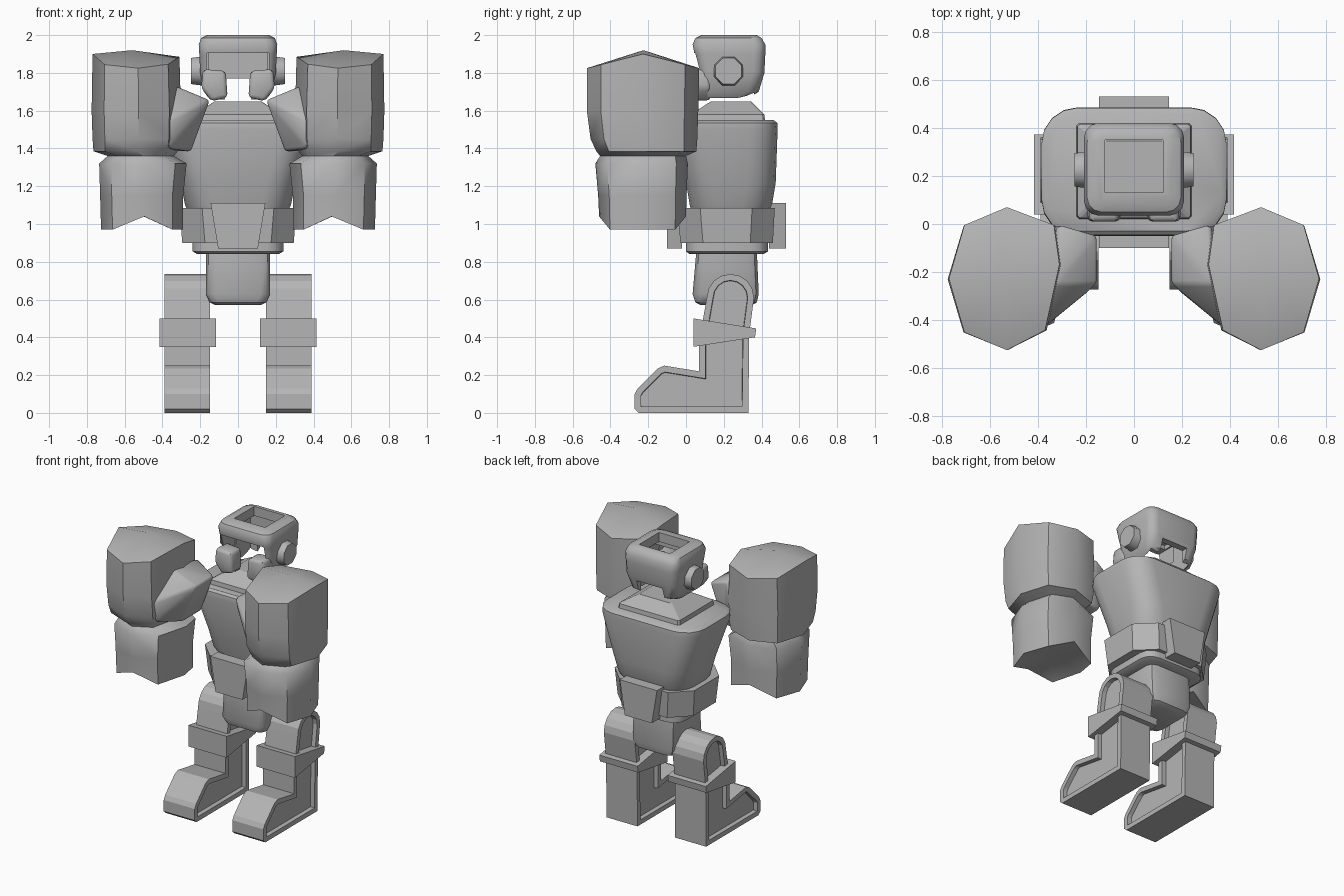
import bpy, bmesh, math
from mathutils import Matrix, Vector

if "Cube" in bpy.data.objects:
    bpy.data.objects.remove(bpy.data.objects["Cube"])

grey = bpy.data.materials.new("plain_grey")
grey.use_nodes = True
grey.diffuse_color = (0.46, 0.46, 0.46, 1)
grey.node_tree.nodes["Principled BSDF"].inputs["Base Color"].default_value = (0.46, 0.46, 0.46, 1)


def finish(name, bm, smooth=None):
    bmesh.ops.recalc_face_normals(bm, faces=bm.faces)
    mesh = bpy.data.meshes.new(name)
    bm.to_mesh(mesh)
    bm.free()
    mesh.materials.append(grey)
    obj = bpy.data.objects.new(name, mesh)
    bpy.context.collection.objects.link(obj)
    if smooth:
        shade(obj, smooth)
    return obj


def activate(obj):
    bpy.ops.object.select_all(action='DESELECT')
    obj.select_set(True)
    bpy.context.view_layer.objects.active = obj


def shade(obj, degrees):
    activate(obj)
    bpy.ops.object.shade_smooth_by_angle(angle=math.radians(degrees))


def skin(bm, rings):
    """Join matching loops of points with quads and return the vertex loops."""
    loops = [[bm.verts.new(p) for p in ring] for ring in rings]
    for a, b in zip(loops, loops[1:]):
        for i in range(len(a)):
            j = (i + 1) % len(a)
            bm.faces.new((a[i], a[j], b[j], b[i]))
    return loops


def rounded_loop(z, hx, y0, y1, r, seg):
    """Rounded rectangle at height z."""
    hy, cy = (y1 - y0) / 2, (y0 + y1) / 2
    pts = []
    for q, (sx, sy) in enumerate(((1, 1), (-1, 1), (-1, -1), (1, -1))):
        for k in range(seg + 1):
            a = math.pi / 2 * (q + k / seg)
            pts.append((sx * (hx - r) + r * math.cos(a), cy + sy * (hy - r) + r * math.sin(a), z))
    return pts


def loft(name, rows, r, seg=1, smooth=None):
    bm = bmesh.new()
    loops = skin(bm, [rounded_loop(*row, r, seg) for row in rows])
    bm.faces.new(loops[0])
    bm.faces.new(loops[-1])
    return finish(name, bm, smooth)


def hull(name, pts, bevel=0, smooth=None):
    bm = bmesh.new()
    for p in pts:
        bm.verts.new(p)
    bmesh.ops.convex_hull(bm, input=bm.verts[:])
    bmesh.ops.dissolve_limit(bm, angle_limit=0.02, verts=bm.verts[:], edges=bm.edges[:])
    if bevel:
        bmesh.ops.bevel(bm, geom=bm.edges[:], offset=bevel, segments=2, profile=0.5, affect='EDGES')
    return finish(name, bm, smooth)


def prism(name, profile, x0, x1, panel=0):
    """Side profile in y and z, run across x, with optional sunken side panels."""
    bm = bmesh.new()
    loops = skin(bm, [[(x, y, z) for y, z in profile] for x in (x0, x1)])
    sides = [bm.faces.new(loop) for loop in loops]
    bmesh.ops.recalc_face_normals(bm, faces=bm.faces)
    if panel:
        bmesh.ops.inset_region(bm, faces=sides, thickness=panel, use_even_offset=True)
        bmesh.ops.inset_region(bm, faces=sides, thickness=0.002, depth=-0.03, use_even_offset=True)
    return finish(name, bm)


def box_points(x0, x1, y0, y1, z0, z1):
    return [(x, y, z) for x in (x0, x1) for y in (y0, y1) for z in (z0, z1)]


def cut(obj, box):
    cutter = hull("cutter", box_points(*box))
    cutter.hide_render = True
    mod = obj.modifiers.new("cut", 'BOOLEAN')
    mod.operation, mod.solver, mod.object = 'DIFFERENCE', 'EXACT', cutter
    activate(obj)
    bpy.ops.object.modifier_apply(modifier="cut")
    bpy.data.objects.remove(cutter)


# Torso, collar, belt and hips
loft("torso", [(1.06, .26, .03, .44), (1.1, .28, .02, .455), (1.22, .305, 0, .475),
               (1.5, .385, -.05, .485), (1.535, .385, -.045, .483), (1.55, .365, -.03, .465)],
     .15, 4, 35)
loft("collar", [(1.54, .24, .02, .42), (1.58, .235, .025, .415), (1.648, .125, .13, .345)], .01)
loft("belt", [(.9, .295, -.03, .46), (1.085, .31, -.045, .47)], .12)
loft("hips", [(.84, .215, .02, .41), (.855, .24, 0, .435), (.92, .24, 0, .435)], .09, 3, 35)
loft("crotch", [(.57, .12, .08, .35), (.585, .15, .05, .375), (.63, .17, .035, .385),
                (.86, .17, .055, .375)], .05, 2, 40)

# Belt plates, front and back
for name, y0, y1 in (("front_buckle", -.1, -.02), ("back_buckle", .44, .53)):
    hull(name, [(s * w, y, z) for s in (-1, 1) for y in (y0, y1) for w, z in ((.145, 1.11), (.105, .87))])

# Helmet, hollowed and opened at top, face, bottom and back
helmet = loft("helmet", [(1.66, .15, .07, .32), (1.7, .18, .065, .385), (1.8, .2, .07, .415),
                         (1.9, .205, .045, .42), (1.95, .208, .035, .42), (1.985, .195, .05, .4),
                         (2, .165, .08, .375)], .06, 3)
cut(helmet, (-.155, .155, .12, .36, 1.5, 1.935))
cut(helmet, (-.12, .12, .13, .35, 1.85, 2.1))
cut(helmet, (-.165, .165, -.1, .2, 1.78, 1.905))
cut(helmet, (-.07, .07, -.1, .2, 1.5, 1.85))
cut(helmet, (-.1, .1, .2, .6, 1.5, 1.77))
shade(helmet, 40)

# Glove cross-section, as fractions of its bounding box
SECTION = [(-.05, 1), (.72, .75), (1, 0), (.72, -.75), (-.05, -1), (-.74, -.72), (-1, .2), (-.9, .75)]
# height, inner x, outer x, front y, back y
GLOVE = [(1.9, .31, .77, -.525, .07), (1.6, .302, .775, -.525, .065), (1.45, .305, .77, -.505, .06),
         (1.385, .32, .765, -.475, .055), (1.36, .34, .69, -.455, 0), (1.32, .272, .735, -.48, .01),
         (1.15, .29, .73, -.465, .003), (.97, .29, .725, -.46, 0)]


def glove(name, s):
    bm = bmesh.new()
    rings = []
    for i, (z, x0, x1, y0, y1) in enumerate(GLOVE):
        ring = []
        for u, v in SECTION:
            h = z
            if i == 0:
                h -= .075 * abs(v)
            if i == len(GLOVE) - 1 and abs(u) < .1:
                h += .07
            ring.append((s * ((x0 + x1) / 2 + u * (x1 - x0) / 2), (y0 + y1) / 2 + v * (y1 - y0) / 2, h))
        rings.append(ring)
    loops = skin(bm, rings)
    # Peaked top and dented cuff opening
    for loop, tip in ((loops[0], (s * .56, -.225, 1.92)), (loops[-1], (s * .5, -.23, 1.04))):
        c = bm.verts.new(tip)
        for i in range(len(loop)):
            bm.faces.new((loop[i], loop[(i + 1) % len(loop)], c))
    finish(name, bm, 48)


# Leg outline with a rounded knee, heel and toe
knee = [(.235 + .125 * math.cos(a), .61 + .125 * math.sin(a))
        for a in (math.pi * k / 8 for k in range(9))]
LEG = [(-.25, 0), (.33, 0), (.335, .42)] + knee + [(.07, .38), (.07, .22), (-.115, .25), (-.15, .235),
                                                  (-.255, .13), (-.272, .1), (-.272, .02)]
STRAP = [(.04, .35), (.365, .4), (.372, .447), (.04, .5)]
THUMB = [(.15, -.05, 1.655), (.15, -.25, 1.655), (.32, 0, 1.72), (.33, -.25, 1.73), (.37, -.43, 1.55),
         (.25, -.05, 1.385), (.25, -.26, 1.385), (.36, -.03, 1.385), (.37, -.4, 1.4)]

# Mirrored parts
for side, s in (("left", 1), ("right", -1)):
    glove(side + "_glove", s)
    hull(side + "_thumb", [(s * x, y, z) for x, y, z in THUMB], .015, 50)
    prism(side + "_leg", LEG, s * .147, s * .388, .033)
    prism(side + "_knee_strap", STRAP, s * .117, s * .415)
    hull(side + "_cheek_guard",
         [(s * x, y, z) for x, z in ((.055, 1.67), (.14, 1.65), (.195, 1.72), (.185, 1.82), (.065, 1.81))
          for y in (.01, .13)], .02, 45)
    bm = bmesh.new()
    bmesh.ops.create_cone(bm, cap_ends=True, segments=8, radius1=.085, radius2=.075, depth=.07,
                          matrix=Matrix.Translation(Vector((s * .213, .225, 1.81)))
                          @ Matrix.Rotation(s * math.pi / 2, 4, 'Y') @ Matrix.Rotation(math.pi / 8, 4, 'Z'))
    finish(side + "_ear_disc", bm, 50)
